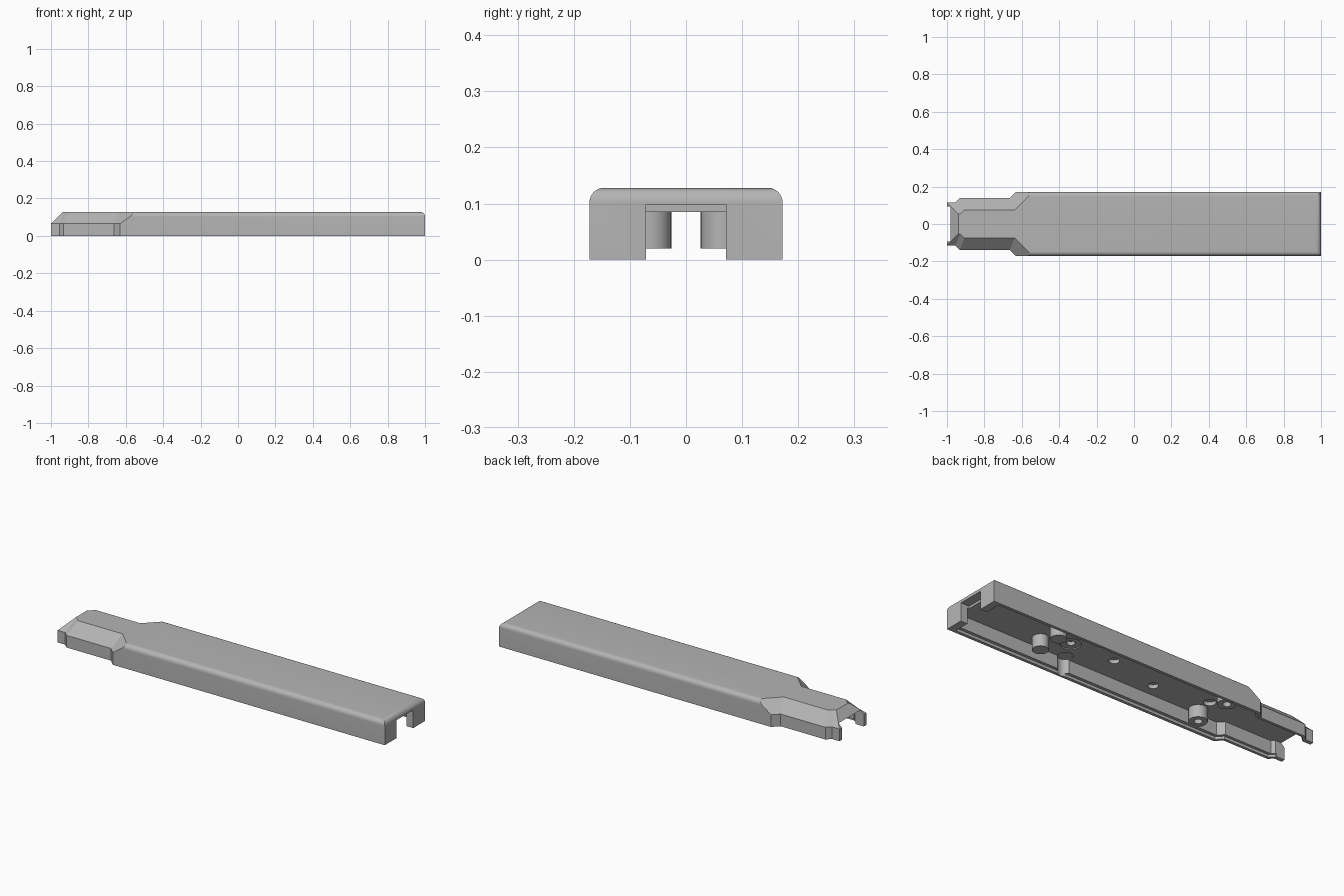
import bpy, bmesh, math

cube = bpy.data.objects.get("Cube")
if cube:
    bpy.data.objects.remove(cube, do_unlink=True)

grey = bpy.data.materials.new("plain_grey")
grey.use_nodes = True
grey.diffuse_color = (0.46, 0.46, 0.46, 1)
grey.node_tree.nodes["Principled BSDF"].inputs["Base Color"].default_value = grey.diffuse_color


def make(name, bm):
    bmesh.ops.recalc_face_normals(bm, faces=bm.faces)
    mesh = bpy.data.meshes.new(name)
    bm.to_mesh(mesh)
    bm.free()
    mesh.materials.append(grey)
    ob = bpy.data.objects.new(name, mesh)
    bpy.context.collection.objects.link(ob)
    return ob


def loft(name, *levels):
    """Solid through stacked half outlines, mirrored across y; level = (z, points)."""
    bm = bmesh.new()
    rings = []
    for z, half in levels:
        full = half + [(x, -y) for x, y in reversed(half)]
        rings.append([bm.verts.new((x, y, z)) for x, y in full])
    for a, b in zip(rings, rings[1:]):
        n = len(a)
        for i in range(n):
            j = (i + 1) % n
            bm.faces.new((a[i], a[j], b[j], b[i]))
    bm.faces.new(rings[0])
    bm.faces.new(rings[-1])
    return make(name, bm)


def box(name, x0, x1, w, z0, z1):
    half = [(x0, w), (x1, w)]
    return loft(name, (z0, half), (z1, half))


def rod(name, x, y, r, z0, z1):
    bm = bmesh.new()
    bmesh.ops.create_cone(bm, cap_ends=True, segments=32, radius1=r, radius2=r, depth=z1 - z0)
    bmesh.ops.translate(bm, verts=bm.verts, vec=(x, y, (z0 + z1) / 2))
    return make(name, bm)


def apply(ob, mod):
    bpy.context.view_layer.objects.active = ob
    bpy.ops.object.modifier_apply(modifier=mod.name)


def boolean(ob, tool, op):
    mod = ob.modifiers.new("bool", 'BOOLEAN')
    mod.operation, mod.solver, mod.object = op, 'EXACT', tool
    apply(ob, mod)
    bpy.data.objects.remove(tool, do_unlink=True)


H, CEIL = 0.128, 0.085

# Long bar with rounded top edges
shell = box("shell", -1.1, 1, 0.172, 0, H)
bm = bmesh.new()
bm.from_mesh(shell.data)
top = [e for e in bm.edges if all(v.co.z > 0.1 for v in e.verts)
       and not all(v.co.x < 0 for v in e.verts)]
bmesh.ops.bevel(bm, geom=top, offset=0.026, segments=8, profile=0.5, affect='EDGES')
bm.to_mesh(shell.data)
bm.free()

# Narrow nose with sloping shoulders
lower = [(-1, .115), (-.955, .115), (-.932, .138), (-.664, .138), (-.5, .302), (1.2, .302)]
upper = [(-.937, .052), (-.929, .052), (-.906, .075), (-.638, .075), (-.411, .302), (1.2, .302)]
nose = loft("nose", (-0.1, lower), (0.066, lower), (H + 0.0005, upper))
boolean(shell, nose, 'INTERSECT')

# Hollow inside, open at the tip
inner = [(-1.1, .094), (-.946, .094), (-.93, .11), (-.652, .11), (-.622, .14), (.96, .14)]
boolean(shell, loft("cavity", (-0.1, inner), (CEIL, inner)), 'DIFFERENCE')

# Rebate around the lower rim
rim = [(-.95, .1), (-.925, .124), (-.658, .124), (-.626, .156), (.96, .156)]
boolean(shell, loft("rebate", (-0.1, rim), (0.015, rim)), 'DIFFERENCE')

# Opening in the rear end wall
boolean(shell, box("opening", 0.95, 1.1, 0.071, -0.1, 0.098), 'DIFFERENCE')

# Round pockets in the side walls
for s in (-1, 1):
    boolean(shell, rod("pocket", 0.316, s * 0.125, 0.038, -0.1, CEIL + 0.005), 'DIFFERENCE')

# Blind holes and a counterbore in the ceiling
for x, y, r, depth in ((.115, -.008, .026, .02), (-.175, -.07, .026, .02),
                       (-.48, -.02, .03, .02), (.37, -.02, .05, .006), (.37, -.02, .02, .025)):
    boolean(shell, rod("hole", x, y, r, 0.05, CEIL + depth), 'DIFFERENCE')

# Hanging posts, and bosses with screw holes
for s in (-1, 1):
    boolean(shell, rod("post", 0.517, s * 0.066, 0.04, 0.02, CEIL + 0.01), 'UNION')
    boolean(shell, rod("boss", -0.48, s * 0.105, 0.046, 0.02, CEIL + 0.01), 'UNION')
    boolean(shell, rod("screw_hole", -0.48, s * 0.105, 0.02, -0.1, 0.075), 'DIFFERENCE')

bpy.ops.object.select_all(action='DESELECT')
shell.select_set(True)
bpy.context.view_layer.objects.active = shell
bpy.ops.object.shade_smooth_by_angle(angle=math.radians(25))
